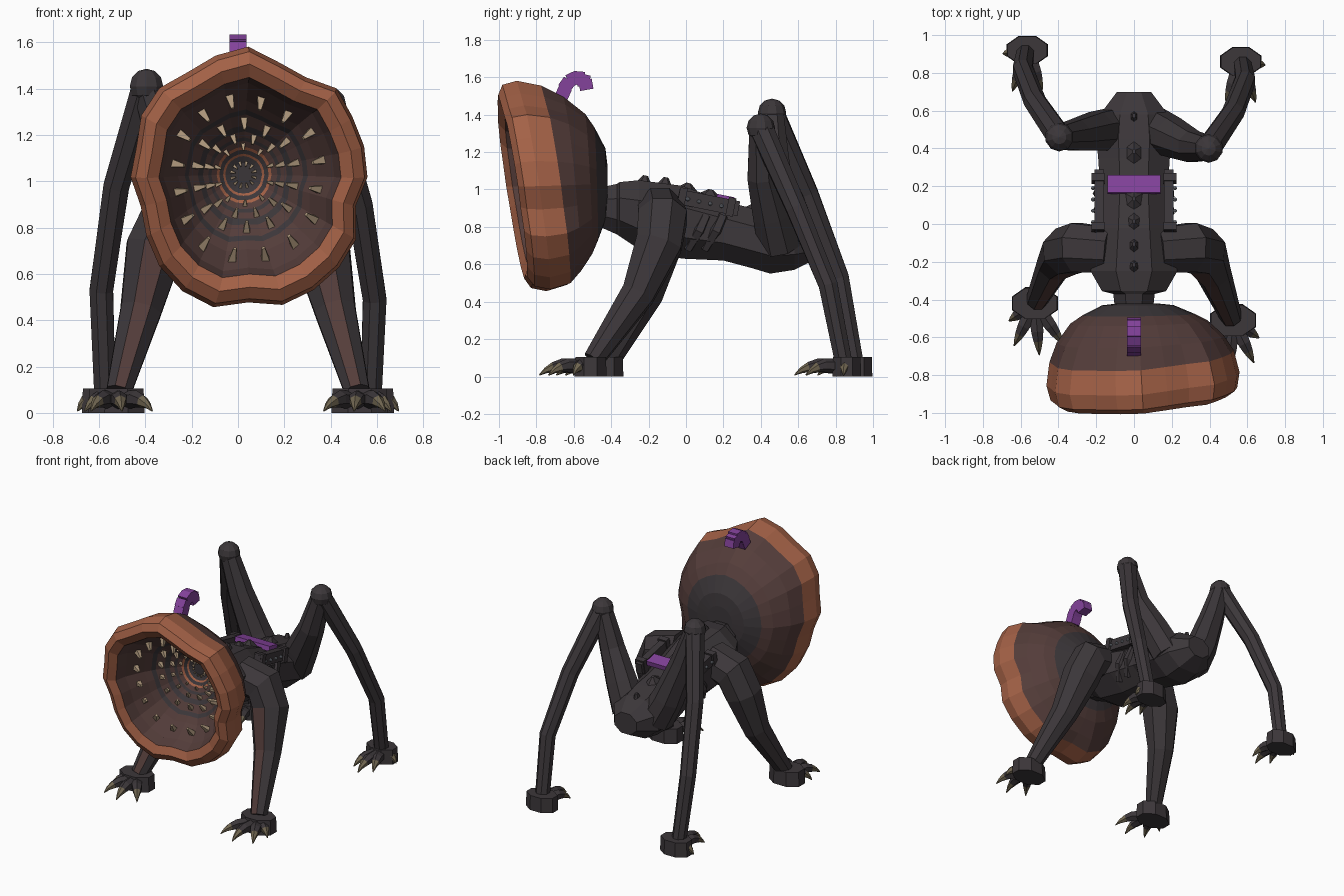
import bpy, bmesh
from math import sin, cos, pi, radians
from mathutils import Vector as V, Matrix as M

if "Cube" in bpy.data.objects:
    bpy.data.objects.remove(bpy.data.objects["Cube"])


def material(name, rgb):
    m = bpy.data.materials.new(name)
    m.use_nodes = True
    col = (*rgb, 1)
    m.diffuse_color = col
    b = m.node_tree.nodes["Principled BSDF"]
    b.inputs["Base Color"].default_value = col
    b.inputs["Roughness"].default_value = 0.8
    return m


HIDE = material("dark hide", (.045, .038, .042))
FLESH = material("maroon flesh", (.088, .046, .042))
RIM = material("orange rim", (.37, .12, .062))
TOOTH = material("tan tooth", (.42, .31, .20))
CLAW = material("brown claw", (.16, .13, .08))
PURPLE = material("purple", (.23, .055, .33))
STEEL = material("grey stud", (.25, .27, .31))


def emit(name, bm, *mats):
    bmesh.ops.recalc_face_normals(bm, faces=bm.faces)
    me = bpy.data.meshes.new(name)
    bm.to_mesh(me)
    bm.free()
    for m in mats:
        me.materials.append(m)
    ob = bpy.data.objects.new(name, me)
    bpy.context.scene.collection.objects.link(ob)


def loft(bm, rings, mats=None):
    """Skin a row of point rings and cap both ends."""
    rows = [[bm.verts.new(p) for p in ring] for ring in rings]
    n = len(rows[0])
    for k, (a, b) in enumerate(zip(rows, rows[1:])):
        for i in range(n):
            j = (i + 1) % n
            f = bm.faces.new((a[i], a[j], b[j], b[i]))
            f.material_index = mats[k] if mats else 0
    for row, k in ((rows[0], 0), (rows[-1], -1)):
        f = bm.faces.new(row)
        f.material_index = mats[k] if mats else 0


def tube(bm, pts, radii, sides=8, ref=(0, 1, 0), mats=None):
    pts = [V(p) for p in pts]
    rings = []
    for i, (p, r) in enumerate(zip(pts, radii)):
        t = (pts[min(i + 1, len(pts) - 1)] - pts[max(i - 1, 0)]).normalized()
        u = t.cross(V(ref)).normalized()
        v = u.cross(t)
        angs = [2 * pi * (k + .5) / sides for k in range(sides)]
        rings.append([p + r * (cos(a) * u + sin(a) * v) for a in angs])
    loft(bm, rings, mats)


def box(bm, loc, size, rot_x=0):
    mat = M.Translation(loc) @ M.Rotation(rot_x, 4, 'X') @ M.Diagonal((*size, 1))
    bmesh.ops.create_cube(bm, size=1, matrix=mat)


# Bowl head: wavy lathe, sheared so the mouth tilts down and sideways
WAVE = [.512, .515, .517, .538, .495, .51, .56, .54, .52, .54, .53, .497,
        .505, .478, .505, .54, .565, .578, .538, .568, .56, .55, .535, .478]
SEG = len(WAVE)


def bowl_point(r, t, turn):
    """Point on the bowl: radius, depth from the back, turn in segments."""
    a = 2 * pi * turn / SEG
    k = min(1, t / .3)
    i = int(turn) % SEG
    w = WAVE[i] + (WAVE[(i + 1) % SEG] - WAVE[i]) * (turn % 1)
    r *= 1 + k * (w / .53 - 1)
    x, z = r * cos(a), r * sin(a)
    y = -.42 - t + k * (.07 * x - .15 * z)
    return V((.02 + .06 * t + x, y, 1.03 - .03 * t + z))


# each row: radius, depth, colour of the strip that follows (0 hide, 1 flesh, 2 rim)
BOWL = [(.10, 0, 0), (.19, .01, 0), (.30, .06, 1), (.37, .10, 1), (.455, .19, 1),
        (.507, .28, 2), (.533, .40, 2), (.515, .48, 2), (.465, .51, 2), (.41, .48, 1),
        (.385, .40, 1), (.31, .28, 1), (.275, .24, 0), (.255, .215, 1), (.21, .175, 0),
        (.185, .15, 1), (.16, .13, 0), (.145, .118, 1), (.12, .10, 2), (.108, .09, 0),
        (.09, .078, 2), (.08, .07, 0), (.05, .055, 0)]
bm = bmesh.new()
loft(bm, [[bowl_point(r, t, i) for i in range(SEG)] for r, t, c in BOWL],
     [c for r, t, c in BOWL])
emit("bowl_head", bm, HIDE, FLESH, RIM)

# Rings of blunt teeth pointing at the middle of the mouth
bm = bmesh.new()
for r, t, n, size in ((.345, .335, 16, 1), (.235, .197, 14, .85), (.175, .142, 12, .7),
                      (.13, .106, 10, .5), (.055, .058, 12, .35)):
    for i in range(n):
        turn = SEG * (i + .55) / n
        tube(bm, [bowl_point(r, t, turn),
                  bowl_point(r - .05 * size, t + .035 * size, turn)],
             [.024 * size, .01 * size], 4)
emit("teeth", bm, TOOTH)

# Curled lure on top of the head
bm = bmesh.new()
for y, z, deg in ((-.655, 1.52, 65), (-.638, 1.56, 55), (-.605, 1.59, 25),
                  (-.57, 1.595, -5), (-.545, 1.58, -15), (-.535, 1.56, -80)):
    box(bm, (0, y, z), (.072, .055, .072), radians(deg))
emit("head_lure", bm, PURPLE)

# Torso: octagonal sections of (y, half width, bottom, top)
SECTIONS = [(-.46, .10, .80, 1.01), (-.37, .11, .76, 1.03), (-.355, .17, .75, 1.04),
            (-.25, .23, .68, 1.05), (-.02, .20, .63, 1.02), (.2, .18, .62, .94),
            (.35, .19, .58, .90), (.45, .20, .55, .88), (.58, .18, .57, .85),
            (.70, .09, .63, .78)]
bm = bmesh.new()
loft(bm, [[(w * 1.08 * cos(a), y, (lo + hi) / 2 + (hi - lo) * .54 * sin(a))
           for a in [pi / 8 + pi / 4 * k for k in range(8)]]
          for y, w, lo, hi in SECTIONS])
emit("torso", bm, HIDE)

# Low spine plates along the back
bm = bmesh.new()
for y, z, r in ((-.22, 1.055, .035), (-.11, 1.045, .035), (.01, 1.015, .055),
                (.13, .98, .065), (.38, .91, .06), (.57, .86, .03)):
    place = M.Translation((0, y, z)) @ M.Rotation(-.2, 4, 'X') @ M.Diagonal((.8, 1.1, 1, 1))
    bmesh.ops.create_cone(bm, segments=6, radius1=r, radius2=.012, depth=.04,
                          cap_ends=True, matrix=place)
emit("spine_plates", bm, HIDE)

# Harness: side rails, cross strap, studs and ribs
bm = bmesh.new()
box(bm, (0, .21, .95), (.28, .095, .035), -.2)
emit("back_strap", bm, PURPLE)
rails, studs, ribs = bmesh.new(), bmesh.new(), bmesh.new()
for s in (-1, 1):
    box(rails, (s * .185, .12, .93), (.05, .33, .08), -.2)
    for y in (-.02, .24):
        box(rails, (s * .19, y, .955 - .2 * y), (.07, .04, .10), -.2)
    for y in (.01, .07, .13, .19):
        bmesh.ops.create_icosphere(studs, subdivisions=1, radius=.012,
                                   matrix=M.Translation((s * .217, y, .95 - .2 * y)))
    for y in (.10, .19):
        tube(ribs, [(s * .17, y + .01, .86), (s * .185, y - .03, .78), (s * .14, y - .09, .68)],
             [.03, .034, .025], 5)
emit("harness_rails", rails, HIDE)
emit("harness_studs", studs, STEEL)
emit("ribs", ribs, HIDE)


# Feet: flattened eight-sided pad with toes that end in claws
def foot(name, x, y, radius, toes, s):
    bm = bmesh.new()
    place = M.Translation((x, y, .0525)) @ M.Diagonal((1, .7, 1, 1)) @ M.Rotation(pi / 8, 4, 'Z')
    bmesh.ops.create_cone(bm, segments=8, radius1=radius, radius2=radius * .96, depth=.105,
                          cap_ends=True, matrix=place)
    for deg, length in toes:
        a = radians(deg)
        d = V((s * sin(a), -cos(a), 0)) * length
        path = [V((x, y, z)) + d * k for k, z in
                ((.2, .055), (.55, .06), (.72, .05), (.87, .033), (1, .008))]
        tube(bm, path, [.042, .037, .028, .016, .003], 6, (0, 0, 1), [0, 0, 1, 1])
    emit(name, bm, HIDE, CLAW)


for s, side in ((1, "left"), (-1, "right")):
    # Front leg with a flesh stripe down its front; the left one reaches further forward
    step = -.045 * s
    bm = bmesh.new()
    tube(bm, [(s * .13, -.14, .89), (s * .30, -.125, .85), (s * .36, -.145, .71),
              (s * .42, -.235 + step / 2, .44), (s * .515, -.45 + step, .09)],
         [.13, .14, .133, .095, .058])
    bmesh.ops.recalc_face_normals(bm, faces=bm.faces)
    bm.faces.ensure_lookup_table()
    front = V((0, -.9, .4))
    for k in (16, 24):
        best = max(bm.faces[k:k + 8], key=lambda f: f.normal.dot(front))
        best.material_index = 1
    emit("front_leg_" + side, bm, HIDE, FLESH)
    foot("front_foot_" + side, s * .525, -.465 + step, .132,
         ((56, .165), (26, .25), (-5, .275), (-35, .27)), s)

    # Rear leg: the right one stands a little taller and further back
    back, rise = (0, 0) if s < 0 else (-.06, -.08)
    knee = V((s * .395, .46 + back, 1.41 + rise))
    bm = bmesh.new()
    tube(bm, [(s * .11, .50, .70), (s * .2, .49 + back / 2, .87),
              (s * .31, .47 + back, 1.15 + rise), knee], [.12, .11, .088, .066])
    emit("rear_thigh_" + side, bm, HIDE)
    bm = bmesh.new()
    bmesh.ops.create_uvsphere(bm, u_segments=10, v_segments=6, radius=.076,
                              matrix=M.Translation(knee))
    emit("rear_knee_" + side, bm, HIDE)
    bm = bmesh.new()
    tube(bm, [knee, (s * .525, .65 + back, .98 + rise), (s * .59, .82 + back, .53 + rise / 2),
              (s * .575, .9 + back, .09)], [.068, .06, .055, .05])
    emit("rear_shin_" + side, bm, HIDE)
    foot("rear_foot_" + side, s * .565, .92 + back, .118,
         ((82, .13), (20, .23), (0, .28), (-20, .23)), s)
